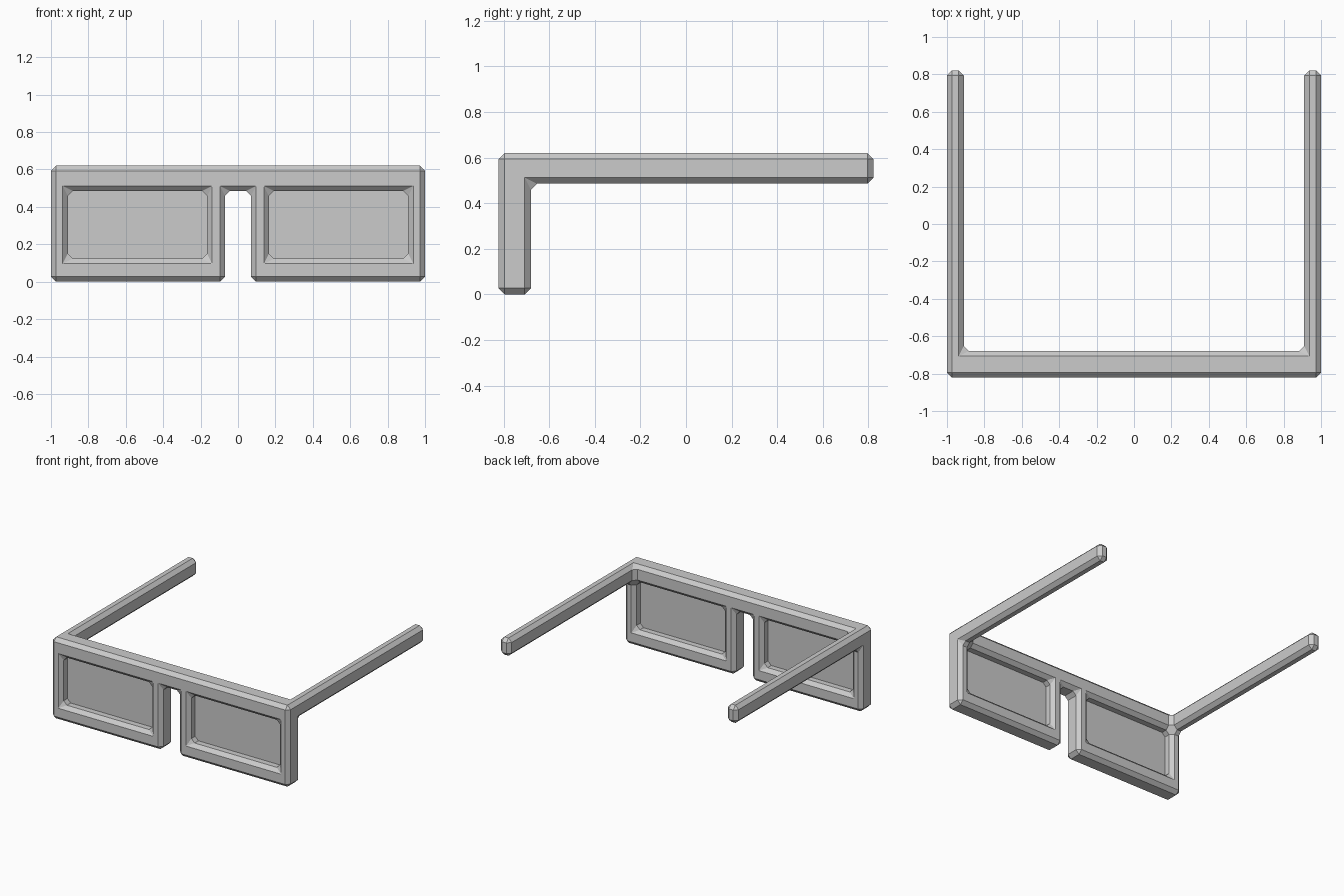
import bpy, bmesh
from mathutils import Vector

if "Cube" in bpy.data.objects:
    bpy.data.objects.remove(bpy.data.objects["Cube"])

# Layout grid lines shared by rims, bridge and temples
XS = [-1, -0.91, -0.165, -0.07, 0.07, 0.165, 0.91, 1]
YS = [-0.822, -0.68, 0.822]
ZS = [0, 0.123, 0.485, 0.62]


def solid(i, j, k):
    """True where the frame fills the grid cell."""
    if not (0 <= i < 7 and 0 <= j < 2 and 0 <= k < 3):
        return False
    if j == 1:                                # temples
        return i in (0, 6) and k == 2
    if i == 3:                                # nose gap below the bridge
        return k == 2
    return not (i in (1, 5) and k == 1)       # lens openings


def make_object(name, bm):
    mesh = bpy.data.meshes.new(name)
    bm.to_mesh(mesh)
    bm.free()
    obj = bpy.data.objects.new(name, mesh)
    bpy.context.collection.objects.link(obj)
    return obj


# Frame: one continuous skin around all solid cells
bm = bmesh.new()
verts = {}


def vert(c):
    if c not in verts:
        verts[c] = bm.verts.new((XS[c[0]], YS[c[1]], ZS[c[2]]))
    return verts[c]


for i in range(7):
    for j in range(2):
        for k in range(3):
            if not solid(i, j, k):
                continue
            for axis in range(3):
                for side in (0, 1):
                    step = [0, 0, 0]
                    step[axis] = 2 * side - 1
                    if solid(i + step[0], j + step[1], k + step[2]):
                        continue
                    corners = []
                    for a, b in ((0, 0), (1, 0), (1, 1), (0, 1)):
                        c = [i, j, k]
                        c[axis] += side
                        c[(axis + 1) % 3] += a
                        c[(axis + 2) % 3] += b
                        corners.append(vert(tuple(c)))
                    bm.faces.new(corners if side else corners[::-1])
bm.normal_update()
frame = make_object("glasses_frame", bm)

# Single flat chamfer on every sharp edge
bevel = frame.modifiers.new("chamfer", 'BEVEL')
bevel.width = 0.027
bevel.segments = 1
bevel.limit_method = 'ANGLE'

# Lenses: flat panes halfway through the rims
for name, x0, x1 in (("left_lens", XS[1], XS[2]), ("right_lens", XS[5], XS[6])):
    bm = bmesh.new()
    pts = ((x0, ZS[1]), (x1, ZS[1]), (x1, ZS[2]), (x0, ZS[2]))
    bm.faces.new([bm.verts.new(Vector((x, -0.75, z))) for x, z in pts])
    make_object(name, bm)
